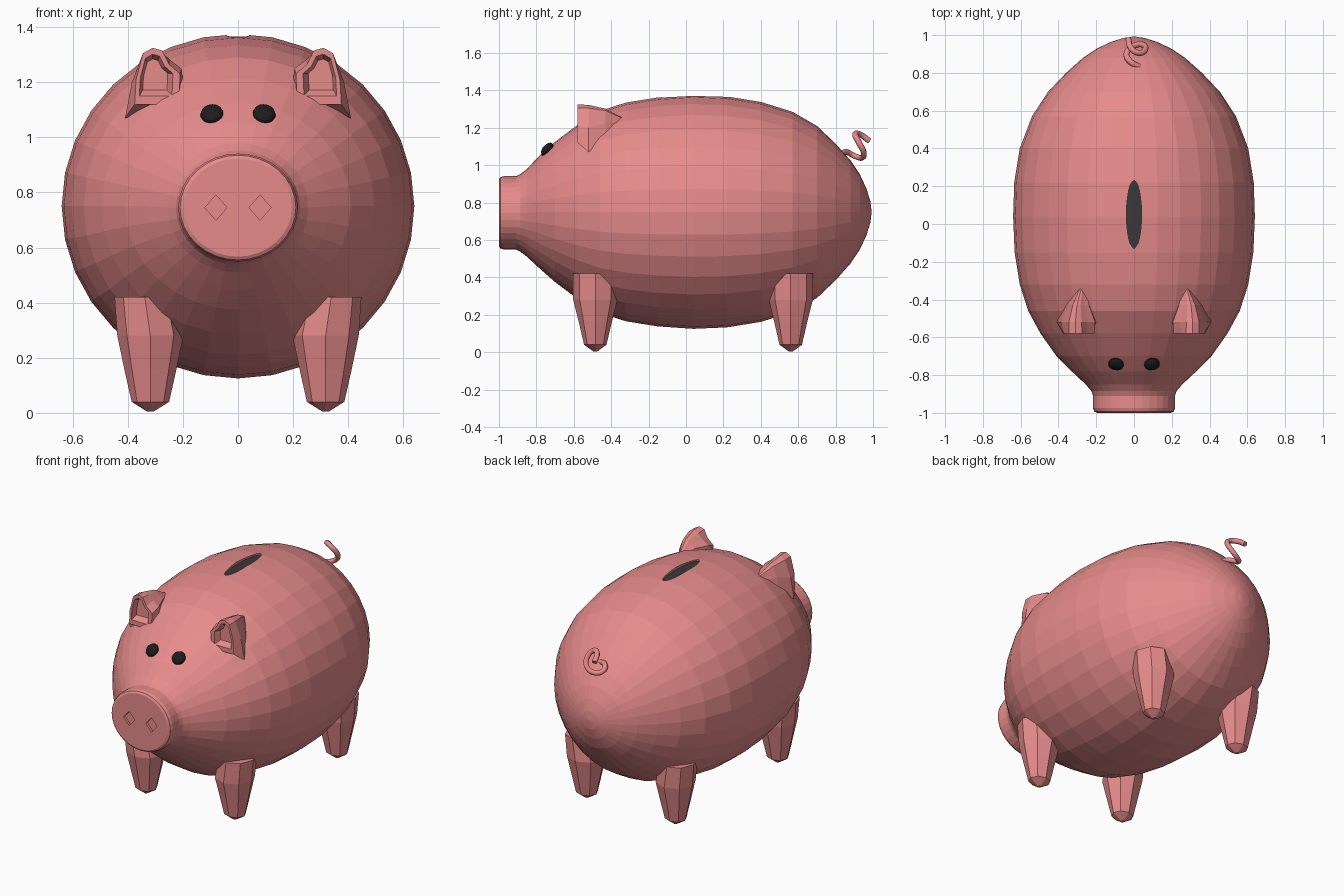
import bpy, bmesh
from math import sin, cos, pi
from mathutils import Vector

if "Cube" in bpy.data.objects:
    bpy.data.objects.remove(bpy.data.objects["Cube"])


def material(name, rgb):
    m = bpy.data.materials.new(name)
    m.diffuse_color = (*rgb, 1)
    m.use_nodes = True
    m.node_tree.nodes["Principled BSDF"].inputs["Base Color"].default_value = m.diffuse_color
    return m


PINK = material("pink", (0.8, 0.26, 0.26))
BLACK = material("black", (0.012, 0.012, 0.012))
DARK = material("dark_grey", (0.04, 0.04, 0.04))


def loft(name, loops, mat):
    """Skin equal-length point loops and cap both ends."""
    bm = bmesh.new()
    rings = [[bm.verts.new(p) for p in loop] for loop in loops]
    n = len(rings[0])
    for a, b in zip(rings, rings[1:]):
        for i in range(n):
            j = (i + 1) % n
            bm.faces.new((a[i], a[j], b[j], b[i]))
    bm.faces.new(rings[0])
    bm.faces.new(rings[-1])
    bmesh.ops.recalc_face_normals(bm, faces=bm.faces)
    me = bpy.data.meshes.new(name)
    bm.to_mesh(me)
    bm.free()
    ob = bpy.data.objects.new(name, me)
    bpy.context.collection.objects.link(ob)
    me.materials.append(mat)
    return ob


def ellipse_y(y, rx, rz, x=0, z=0.75, n=32):
    return [(x + rx * cos(2 * pi * i / n), y, z + rz * sin(2 * pi * i / n)) for i in range(n)]


def ellipse_z(z, rx, ry, x=0, y=0, n=8, turn=0):
    return [(x + rx * cos(2 * pi * i / n + turn), y + ry * sin(2 * pi * i / n + turn), z) for i in range(n)]


# Body and snout: rings along y (y, half width, half height)
profile = [(-1.0, .195, .178), (-.993, .21, .19), (-.975, .217, .196), (-.91, .217, .196),
           (-.885, .225, .208), (-.85, .255, .235), (-.78, .33, .305), (-.70, .41, .375),
           (-.58, .495, .465), (-.46, .56, .54), (-.32, .605, .585), (-.15, .632, .612),
           (.04, .64, .625), (.22, .634, .617), (.40, .605, .588), (.57, .54, .535),
           (.70, .455, .46), (.80, .36, .365), (.88, .27, .275), (.93, .195, .20),
           (.965, .12, .125), (.985, .055, .06), (.992, .008, .008)]
body = loft("body", [ellipse_y(y, a, b, z=.745 if y < -.8 else .75) for y, a, b in profile], PINK)


def cut(cutter):
    cutter.hide_render = True
    cutter.hide_set(True)
    m = body.modifiers.new("cut", 'BOOLEAN')
    m.operation = 'DIFFERENCE'
    m.solver = 'EXACT'
    m.object = cutter


# Coin slot: shallow recess with a dark floor
cut(loft("slot_cutter", [ellipse_z(z, .04, .18, y=.05, n=24) for z in (1.348, 1.45)], PINK))
loft("coin_slot", [ellipse_z(z, .04, .18, y=.05, n=24) for z in (1.335, 1.355)], DARK)

for s, side in ((-1, "left"), (1, "right")):
    # Diamond nostrils pressed into the snout
    cut(loft("nostril_cutter_" + side,
             [ellipse_y(y, .04, .046, x=s * .08, z=.745, n=4) for y in (-1.05, -.985)], PINK))

    # Eyes: flattened balls lying on the slope of the face
    bpy.ops.mesh.primitive_uv_sphere_add(segments=16, ring_count=8, location=(s * .095, -.742, 1.085))
    eye = bpy.context.object
    eye.name = "eye_" + side
    eye.scale = (.042, .042, .024)
    eye.rotation_euler = Vector((s * .12, -.75, .66)).to_track_quat('Z', 'Y').to_euler()
    eye.data.materials.append(BLACK)

    # Ears: hollow flat front, running back to a point in the body
    front = [(.215, 1.12), (.21, 1.23), (.25, 1.265), (.275, 1.315),
             (.31, 1.325), (.345, 1.305), (.37, 1.21), (.375, 1.12)]
    mid = [(.19, 1.12), (.205, 1.25), (.245, 1.28), (.278, 1.31),
           (.31, 1.322), (.345, 1.305), (.385, 1.2), (.41, 1.07)]

    def ear_loop(pts, y, k=1, cx=.31, cz=1.235):
        return [(s * (cx + (x - cx) * k), y, cz + (z - cz) * k) for x, z in pts]

    loft("ear_" + side, [ear_loop(front, -.545, .55), ear_loop(front, -.58, .74), ear_loop(front, -.58),
                         ear_loop(mid, -.52), ear_loop(mid, -.43, .62, .29, 1.27),
                         ear_loop(mid, -.33, .15, .27, 1.235)], PINK)

    # Legs: eight-sided tapers with blunt pointed feet
    for y, end in ((-.485, "front"), (.56, "back")):
        rows = [(.005, .012, .012, 0), (.04, .068, .06, 0), (.16, .095, .088, 0),
                (.28, .12, .118, 0), (.42, .11, .12, .02)]
        loft(f"{end}_leg_{side}",
             [ellipse_z(z, a, b, x=s * (.318 + dx), y=y) for z, a, b, dx in rows], PINK)

# Curly tail
path = [(.03, .83, 1.06), (-.02, .86, 1.07), (-.04, .90, 1.05), (-.005, .94, 1.04), (.045, .95, 1.07),
        (.06, .925, 1.12), (.025, .905, 1.165), (-.015, .93, 1.165), (-.03, .98, 1.13)]
cu = bpy.data.curves.new("tail", 'CURVE')
cu.dimensions = '3D'
cu.bevel_depth = .016
cu.bevel_resolution = 2
cu.resolution_u = 5
cu.use_fill_caps = True
sp = cu.splines.new('BEZIER')
sp.bezier_points.add(len(path) - 1)
for p, co in zip(sp.bezier_points, path):
    p.co = co
    p.handle_left_type = p.handle_right_type = 'AUTO'
cu.materials.append(PINK)
bpy.context.collection.objects.link(bpy.data.objects.new("tail", cu))
